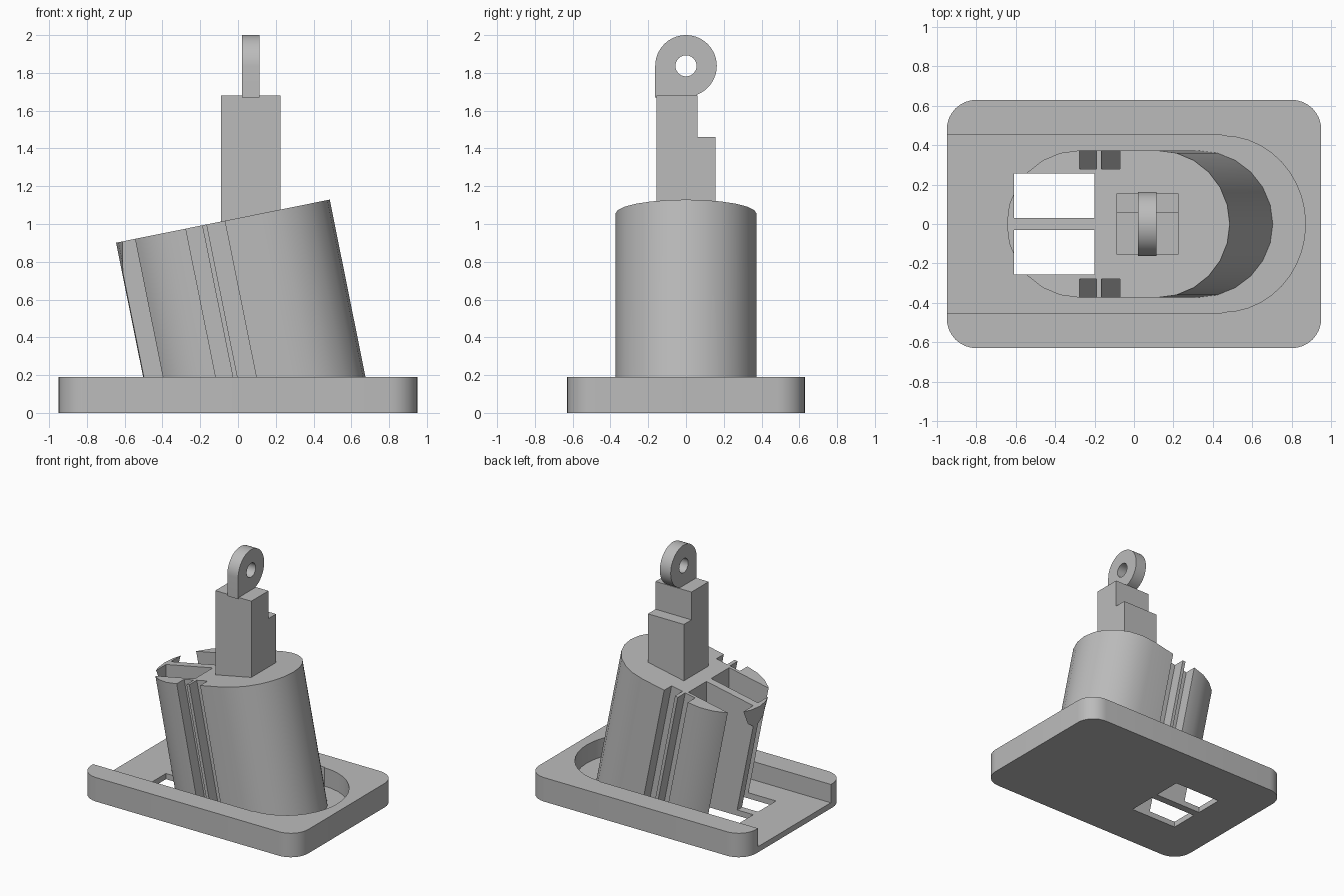
import bpy, bmesh
from math import sin, cos, pi, radians
from mathutils import Matrix, Vector

if "Cube" in bpy.data.objects:
    bpy.data.objects.remove(bpy.data.objects["Cube"], do_unlink=True)

grey = bpy.data.materials.new("plain grey")
grey.use_nodes = True
grey.diffuse_color = (0.5, 0.5, 0.5, 1)
grey.node_tree.nodes["Principled BSDF"].inputs["Base Color"].default_value = (0.5, 0.5, 0.5, 1)


def arc(cx, cy, rx, ry, a0, a1, n):
    """Points along an elliptical arc, angles in degrees."""
    angles = [radians(a0 + (a1 - a0) * i / n) for i in range(n + 1)]
    return [(cx + rx * cos(a), cy + ry * sin(a)) for a in angles]


def prism(name, points, low, high, matrix=Matrix(), floor=None):
    """Extrude an outline along local z, optionally trimmed flat at a floor height."""
    bm = bmesh.new()
    face = bm.faces.new([bm.verts.new((x, y, low)) for x, y in points])
    moved = bmesh.ops.extrude_face_region(bm, geom=[face])["geom"]
    bmesh.ops.translate(bm, vec=(0, 0, high - low),
                        verts=[v for v in moved if isinstance(v, bmesh.types.BMVert)])
    bm.transform(matrix)
    if floor is not None:
        cut = bmesh.ops.bisect_plane(bm, geom=bm.verts[:] + bm.edges[:] + bm.faces[:],
                                     plane_co=(0, 0, floor), plane_no=(0, 0, 1),
                                     clear_inner=True)["geom_cut"]
        edges = [e for e in cut if isinstance(e, bmesh.types.BMEdge)]
        bmesh.ops.edgeloop_fill(bm, edges=edges)
    bmesh.ops.recalc_face_normals(bm, faces=bm.faces[:])
    mesh = bpy.data.meshes.new(name)
    bm.to_mesh(mesh)
    bm.free()
    mesh.materials.append(grey)
    obj = bpy.data.objects.new(name, mesh)
    bpy.context.collection.objects.link(obj)
    return obj


def rect(x0, x1, y0, y1):
    return [(x0, y0), (x1, y0), (x1, y1), (x0, y1)]


def cut(obj, cutters):
    """Subtract the cutters and bake the result."""
    for cutter in cutters:
        cutter.hide_render = True
        mod = obj.modifiers.new("cut", "BOOLEAN")
        mod.operation, mod.solver, mod.object = "DIFFERENCE", "EXACT", cutter
    graph = bpy.context.evaluated_depsgraph_get()
    mesh = bpy.data.meshes.new_from_object(obj.evaluated_get(graph))
    obj.modifiers.clear()
    obj.data = mesh


def smooth(obj):
    bpy.ops.object.select_all(action="DESELECT")
    obj.select_set(True)
    bpy.context.view_layer.objects.active = obj
    bpy.ops.object.shade_smooth_by_angle(angle=radians(30))


FLOOR = 0.045

# Rounded base plate
corners = [(0.8, 0.48, 0), (-0.8, 0.48, 90), (-0.8, -0.48, 180), (0.8, -0.48, 270)]
outline = []
for x, y, a in corners:
    outline += arc(x, y, 0.15, 0.15, a, a + 90, 8)
base_plate = prism("base_plate", outline, 0, 0.19)

# Recess in the plate, open at the -x end
recess = prism("recess_cutter", [(-1.2, -0.455), (0.44, -0.455)]
               + arc(0.45, 0, 0.42, 0.447, -90, 90, 20)
               + [(0.44, 0.455), (-1.2, 0.455)], FLOOR, 0.5)

# Pair of vertical pockets through body and plate
pockets = [prism("pocket_cutter", rect(-0.61, -0.2, y, y + 0.225), -0.2, 1.8)
           for y in (0.03, -0.255)]

# Leaning oval body with two grooves along each side
R, HALF, DEPTH = 0.373, 0.204, 0.28
grooves = [(0.01, R), (0.01, DEPTH), (-0.087, DEPTH), (-0.087, R),
           (-0.112, R), (-0.112, DEPTH), (-0.2, DEPTH), (-0.2, R)]
body_outline = (arc(HALF, 0, R, R, -90, 90, 12) + grooves
                + arc(-HALF, 0, R, R, 90, 270, 12)
                + [(x, -y) for x, y in reversed(grooves)])
lean = Matrix.Translation((-0.08, 0, 1.015)) @ Matrix.Rotation(radians(-11.4), 4, "Y")
body = prism("leaning_body", body_outline, -1.5, 0, lean, FLOOR - 0.01)

cut(base_plate, [recess] + pockets)
cut(body, pockets)
for cutter in [recess] + pockets:
    bpy.data.objects.remove(cutter, do_unlink=True)

# Stepped post: outline in the y-z plane, extruded along x
side = Matrix(((0, 0, 1, 0), (1, 0, 0, 0), (0, 1, 0, 0), (0, 0, 0, 1)))
post = prism("stepped_post", [(-0.155, 0.9), (0.155, 0.9), (0.155, 1.46),
                              (0.06, 1.46), (0.06, 1.68), (-0.155, 1.68)],
             -0.09, 0.225, side)

# Eyelet on top of the post
eyelet = prism("eyelet", [(-0.163, 1.67), (0.055, 1.67)]
               + arc(0, 1.837, 0.163, 0.163, -70, 180, 32), 0.02, 0.115, side)
hole = prism("eyelet_hole_cutter", arc(0, 1.837, 0.056, 0.056, 0, 345, 23), -0.2, 0.4, side)
cut(eyelet, [hole])
bpy.data.objects.remove(hole, do_unlink=True)

for part in (base_plate, body, post, eyelet):
    smooth(part)
